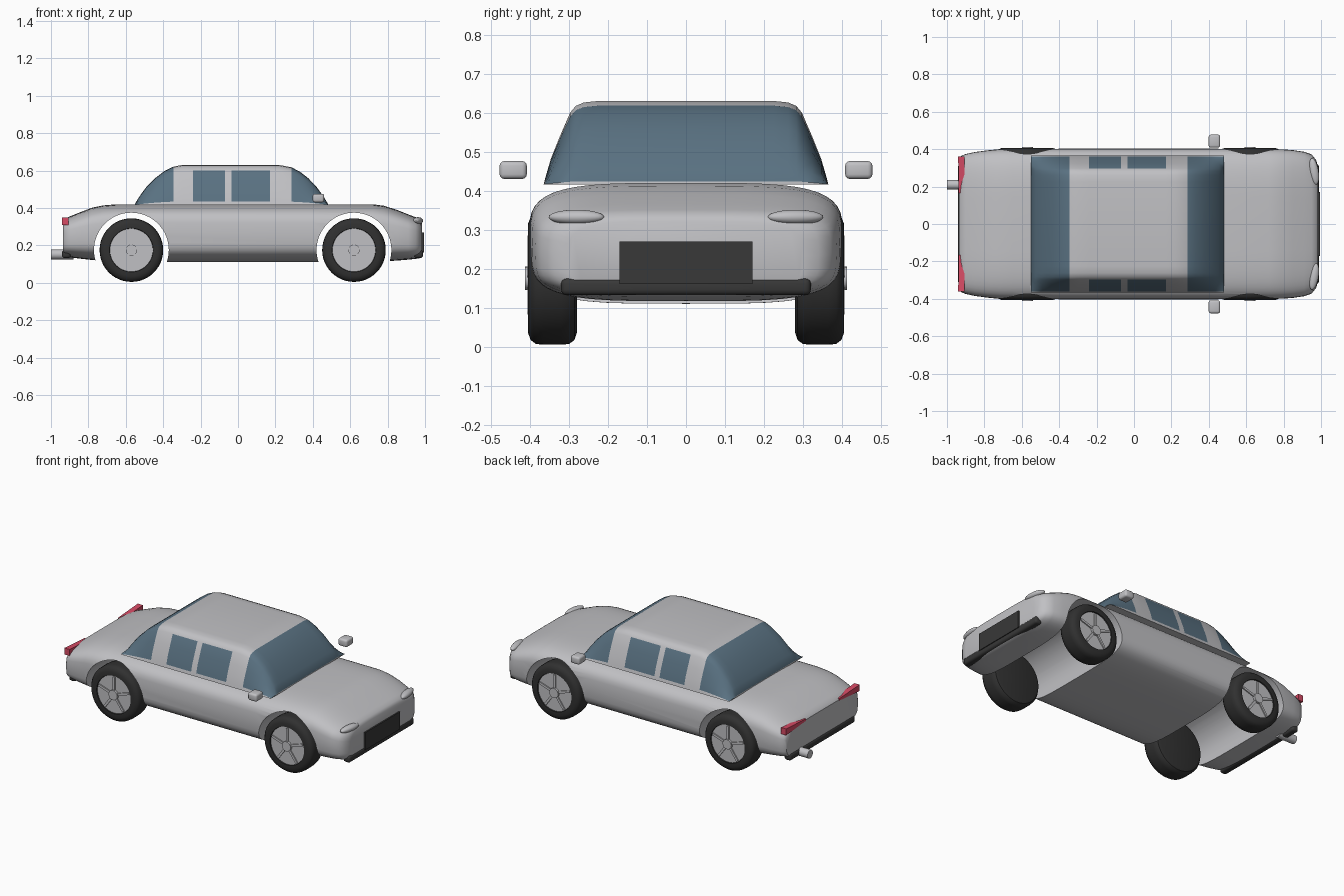
import bpy, bmesh, math
from mathutils import Matrix, Vector

if "Cube" in bpy.data.objects:
    bpy.data.objects.remove(bpy.data.objects["Cube"])


def material(name, rgb):
    m = bpy.data.materials.new(name)
    m.diffuse_color = (*rgb, 1)
    m.use_nodes = True
    m.node_tree.nodes["Principled BSDF"].inputs["Base Color"].default_value = m.diffuse_color
    return m


SILVER = material("silver paint", (0.53, 0.53, 0.55))
GLASS = material("blue glass", (0.10, 0.165, 0.22))
RUBBER = material("black rubber", (0.03, 0.03, 0.03))
TRIM = material("dark trim", (0.04, 0.04, 0.04))
RED = material("red lamp", (0.68, 0.07, 0.13))


def finish(name, bm, mats, angle=35):
    bmesh.ops.recalc_face_normals(bm, faces=bm.faces[:])
    me = bpy.data.meshes.new(name)
    bm.to_mesh(me)
    bm.free()
    ob = bpy.data.objects.new(name, me)
    bpy.context.collection.objects.link(ob)
    for m in mats:
        me.materials.append(m)
    smooth(ob, angle)
    return ob


def smooth(ob, angle):
    bpy.ops.object.select_all(action='DESELECT')
    ob.select_set(True)
    bpy.context.view_layer.objects.active = ob
    bpy.ops.object.shade_smooth_by_angle(angle=math.radians(angle))


def loft(bm, rings, closed=True):
    """Skin point rings and cap both ends; returns faces as [ring][column]."""
    vs = [[bm.verts.new(p) for p in r] for r in rings]
    n = len(vs[0])
    grid = [[bm.faces.new((a[i], a[(i + 1) % n], b[(i + 1) % n], b[i])) for i in range(n)]
            for a, b in zip(vs, vs[1:])]
    if closed:
        bm.faces.new(vs[0])
        bm.faces.new(vs[-1])
    return grid


def box(name, centre, size, mat, bevel=0.0):
    bm = bmesh.new()
    bmesh.ops.create_cube(bm, size=1, matrix=Matrix.Translation(centre) @ Matrix.Diagonal((*size, 1)))
    if bevel:
        bmesh.ops.bevel(bm, geom=bm.edges[:], offset=bevel, segments=3, profile=0.5, affect='EDGES')
    return finish(name, bm, [mat])


def tube(bm, centre, radius, depth, axis, segments=32):
    rot = Vector((0, 0, 1)).rotation_difference(Vector(axis)).to_matrix().to_4x4()
    bmesh.ops.create_cone(bm, cap_ends=True, segments=segments, radius1=radius, radius2=radius,
                          depth=depth, matrix=Matrix.Translation(centre) @ rot)


# lower body: squarish sections along the length (x, bottom, top, half width)
SECTIONS = [(-0.935, 0.145, 0.330, 0.350), (-0.925, 0.140, 0.343, 0.364), (-0.90, 0.136, 0.355, 0.374),
            (-0.85, 0.130, 0.375, 0.385), (-0.78, 0.122, 0.402, 0.394), (-0.72, 0.117, 0.414, 0.40),
            (-0.65, 0.112, 0.42, 0.402), (-0.4, 0.11, 0.42, 0.403), (0.4, 0.11, 0.42, 0.403),
            (0.72, 0.112, 0.42, 0.402), (0.78, 0.115, 0.412, 0.40), (0.85, 0.119, 0.39, 0.395),
            (0.91, 0.124, 0.366, 0.386), (0.95, 0.128, 0.351, 0.372), (0.975, 0.132, 0.338, 0.34),
            (0.985, 0.140, 0.322, 0.30)]


def section(x, lo, hi, w, n=48):
    ring = []
    for i in range(n):
        c, s = math.cos(math.tau * i / n), math.sin(math.tau * i / n)
        ring.append((x, math.copysign(abs(c) ** 0.5, c) * w,
                     (lo + hi) / 2 + math.copysign(abs(s) ** 0.5, s) * (hi - lo) / 2))
    return ring


bm = bmesh.new()
loft(bm, [section(*s) for s in SECTIONS])
body = finish("lower_body", bm, [SILVER])

# wheel arches cut right across the body
AXLES = (-0.57, 0.62)
WHEEL_Z = 0.175
for x in AXLES:
    bm = bmesh.new()
    tube(bm, (x, 0, WHEEL_Z), 0.2, 1.2, (0, 1, 0), 64)
    cutter = finish("arch_cutter", bm, [SILVER])
    cutter.hide_render = True
    mod = body.modifiers.new("arch", 'BOOLEAN')
    mod.operation, mod.object, mod.solver = 'DIFFERENCE', cutter, 'EXACT'
    bpy.context.view_layer.objects.active = body
    bpy.ops.object.modifier_apply(modifier=mod.name)
    bpy.data.objects.remove(cutter)
smooth(body, 35)

# cabin: half cross-section scaled to the roof line, glazed by column and row
BASE, ROOF = 0.416, 0.63
HALF = [(0.365, BASE), (0.36, 0.435), (0.347, 0.48), (0.323, 0.54), (0.297, 0.60),
        (0.283, 0.617), (0.262, 0.626), (0.225, ROOF)]
ROOFLINE = [(-0.55, 0.424), (-0.525, 0.465), (-0.49, 0.512), (-0.44, 0.562), (-0.39, 0.60), (-0.345, 0.621),
            (-0.30, ROOF), (-0.24, ROOF), (-0.07, ROOF), (-0.035, ROOF), (0.17, ROOF), (0.22, ROOF),
            (0.285, 0.618), (0.33, 0.595), (0.375, 0.56), (0.42, 0.513), (0.455, 0.465), (0.48, 0.424)]
rings = []
for x, top in ROOFLINE:
    k = (top - BASE) / (ROOF - BASE)
    right = [(x, y, BASE + (z - BASE) * k) for y, z in HALF]
    rings.append(right + [(x, -y, z) for x, y, z in reversed(right)])
bm = bmesh.new()
for (x0, _), (x1, _), row in zip(ROOFLINE, ROOFLINE[1:], loft(bm, rings)):
    for i, f in enumerate(row):
        screen = (x0 >= 0.28 or x1 <= -0.34) and i not in (0, 14, 15)
        window = (x0, x1) in ((-0.24, -0.07), (-0.035, 0.17)) and i in (1, 2, 3, 11, 12, 13)
        f.material_index = int(screen or window)
finish("cabin", bm, [SILVER, GLASS])

# wheels: lathed tyre, disc rim, hub and five spokes
TYRE = [(0.0, 0.28), (0.14, 0.28), (0.158, 0.286), (0.168, 0.30), (0.17, 0.32), (0.17, 0.365),
        (0.168, 0.385), (0.158, 0.398), (0.14, 0.405), (0.117, 0.405), (0.114, 0.392), (0.0, 0.392)]
for x in AXLES:
    end = "front" if x > 0 else "rear"
    for side, label in ((-1, "right"), (1, "left")):
        def at(r, a, y):
            return (x + r * math.cos(a), side * y, WHEEL_Z + r * math.sin(a))
        bm = bmesh.new()
        loft(bm, [[at(max(r, 0.001), math.tau * i / 48, y) for i in range(48)] for r, y in TYRE])
        finish(f"{end}_{label}_tyre", bm, [RUBBER])

        bm = bmesh.new()
        tube(bm, (x, side * 0.385, WHEEL_Z), 0.115, 0.028, (0, 1, 0), 48)
        tube(bm, (x, side * 0.40, WHEEL_Z), 0.03, 0.026, (0, 1, 0), 24)
        for k in range(5):
            a = math.tau * k / 5 + math.pi / 2
            mat = (Matrix.Translation(at(0.065, a, 0.40)) @ Matrix.Rotation(-a, 4, 'Y')
                   @ Matrix.Diagonal((0.09, 0.012, 0.014, 1)))
            bmesh.ops.create_cube(bm, size=1, matrix=mat)
        finish(f"{end}_{label}_rim", bm, [SILVER])

# grille and bumpers
box("grille", (0.983, 0, 0.215), (0.022, 0.342, 0.108), TRIM)
box("front_bumper", (0.966, 0, 0.154), (0.046, 0.64, 0.044), TRIM, 0.014)
box("rear_bumper", (-0.918, 0, 0.154), (0.046, 0.64, 0.044), TRIM, 0.014)

# paired lamps and mirrors
for side, label in ((-1, "right"), (1, "left")):
    bm = bmesh.new()
    bmesh.ops.create_uvsphere(bm, u_segments=32, v_segments=16, radius=1,
                              matrix=Matrix.Translation((0.963, side * 0.281, 0.332))
                              @ Matrix.Rotation(side * 0.16, 4, 'Z')
                              @ Matrix.Diagonal((0.024, 0.072, 0.019, 1)))
    finish(f"{label}_headlight", bm, [SILVER])

    # tail lamp tapers towards the middle of the car
    bm = bmesh.new()
    loft(bm, [[(x0, side * y, lo), (-0.905, side * y, lo), (-0.905, side * y, hi), (x0, side * y, hi)]
              for y, x0, lo, hi in ((0.165, -0.938, 0.325, 0.338), (0.36, -0.94, 0.31, 0.35))])
    finish(f"{label}_tail_lamp", bm, [RED])

    box(f"{label}_mirror", (0.43, side * 0.443, 0.453), (0.062, 0.07, 0.046), SILVER, 0.012)

# exhaust pipe
bm = bmesh.new()
tube(bm, (-0.94, 0.21, 0.152), 0.026, 0.12, (1, 0, 0))
finish("exhaust_pipe", bm, [SILVER])
